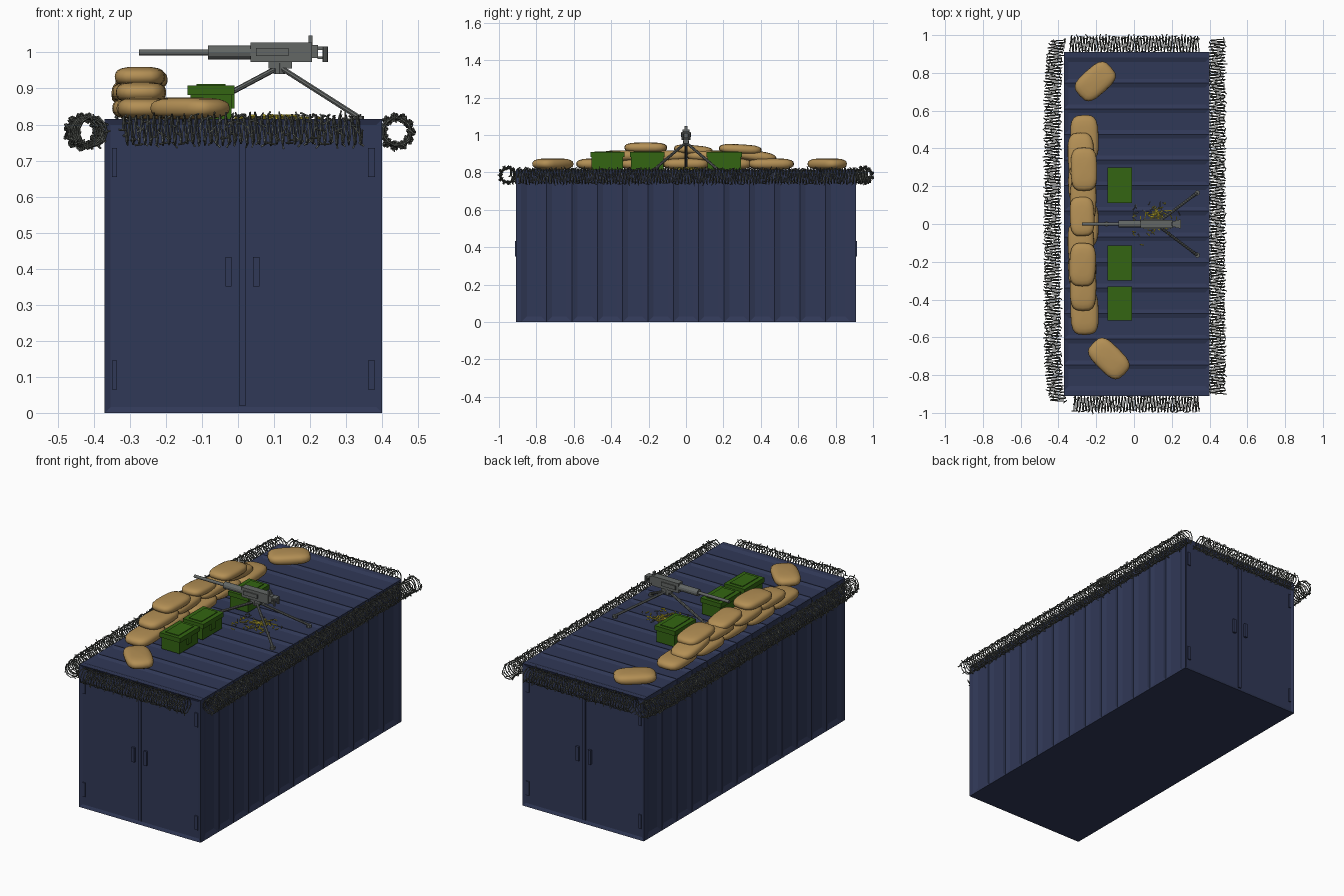
import bpy, bmesh, math, random
from mathutils import Vector, Matrix

if "Cube" in bpy.data.objects:
    bpy.data.objects.remove(bpy.data.objects["Cube"])

random.seed(4)
ROOF = 0.815


def mat(name, col):
    m = bpy.data.materials.new(name)
    m.diffuse_color = (*col, 1)
    m.use_nodes = True
    m.node_tree.nodes["Principled BSDF"].inputs["Base Color"].default_value = m.diffuse_color
    return m


NAVY = mat("navy_steel", (0.03, 0.040, 0.095))
SAND = mat("sand_cloth", (0.45, 0.275, 0.09))
GREEN = mat("ammo_green", (0.033, 0.13, 0.006))
GUN = mat("gun_grey", (0.125, 0.135, 0.13))
WIRE = mat("wire_grey", (0.115, 0.125, 0.11))
BRASS = mat("brass_yellow", (0.75, 0.62, 0.04))


def finish(bm, name, material, smooth=False):
    me = bpy.data.meshes.new(name)
    bm.normal_update()
    bm.to_mesh(me)
    bm.free()
    ob = bpy.data.objects.new(name, me)
    bpy.context.collection.objects.link(ob)
    me.materials.append(material)
    for p in me.polygons:
        p.use_smooth = smooth
    return ob


def box(bm, x0, x1, y0, y1, z0, z1):
    m = Matrix.Translation(((x0 + x1) / 2, (y0 + y1) / 2, (z0 + z1) / 2))
    m = m @ Matrix.Diagonal((x1 - x0, y1 - y0, z1 - z0, 1))
    bmesh.ops.create_cube(bm, size=1, matrix=m)


def rod(bm, a, b, r, sides=8, r2=None):
    a, b = Vector(a), Vector(b)
    d = b - a
    m = Matrix.Translation((a + b) / 2) @ d.to_track_quat('Z', 'Y').to_matrix().to_4x4()
    bmesh.ops.create_cone(bm, cap_ends=True, segments=sides, radius1=r,
                          radius2=r if r2 is None else r2, depth=d.length, matrix=m)


# Container shell: sliced along its length, each slice inset into a rib groove
bm = bmesh.new()
box(bm, -0.37, 0.40, -0.91, 0.91, 0, ROOF)
for k in range(14):
    bmesh.ops.bisect_plane(bm, geom=bm.verts[:] + bm.edges[:] + bm.faces[:],
                           plane_co=(0, -0.881 + k * 1.762 / 13, 0), plane_no=(0, 1, 0))
bm.normal_update()
inner = [f for f in bm.faces if abs(f.calc_center_median().y) < 0.88]
walls = [f for f in inner if abs(f.normal.x) > 0.9]
roof = [f for f in inner if f.normal.z > 0.9]
ends = [f for f in bm.faces if abs(f.normal.y) > 0.9]
bmesh.ops.inset_individual(bm, faces=walls, thickness=0.042, depth=-0.010)
bmesh.ops.inset_individual(bm, faces=roof, thickness=0.032, depth=-0.008)
bmesh.ops.inset_individual(bm, faces=ends, thickness=0.024, depth=-0.007)
finish(bm, "container_shell", NAVY)

# Door post, hinges and handles at both ends
bm = bmesh.new()
for s in (-1, 1):
    def plate(x0, x1, z0, z1, out):
        y = sorted((s * 0.90, s * out))
        box(bm, x0, x1, y[0], y[1], z0, z1)
    plate(0.003, 0.022, 0.02, 0.80, 0.909)
    for z in (0.065, 0.655):
        plate(-0.35, -0.335, z, z + 0.08, 0.909)
        plate(0.36, 0.38, z, z + 0.08, 0.909)
    plate(-0.035, -0.018, 0.35, 0.432, 0.915)
    plate(0.042, 0.06, 0.35, 0.432, 0.915)
finish(bm, "door_fittings", NAVY)


# Barbed wire: a jittered helix with short random barbs
def coil(name, a, b, bow=Vector((0, 0, 0))):
    a, b = Vector(a), Vector(b)
    d = b - a
    u = d.normalized()
    side, up = u.cross(Vector((0, 0, 1))), Vector((0, 0, 1))
    cu = bpy.data.curves.new(name, 'CURVE')
    cu.dimensions = '3D'
    cu.bevel_depth = 0.0028
    cu.bevel_resolution = 0

    def spline(pts):
        sp = cu.splines.new('POLY')
        sp.points.add(len(pts) - 1)
        for p, c in zip(sp.points, pts):
            p.co = (*c, 1)
    per = 11
    n = int(d.length / 0.0165) * per
    pts = []
    for i in range(n + 1):
        t, ang = i / n, math.tau * i / per
        r = 0.040 + random.uniform(-0.004, 0.004)
        c = a + d * t + bow * abs(2 * t - 1) ** 8
        c = c + (side * math.cos(ang) + up * math.sin(ang)) * r
        pts.append(c)
        if i % 3 == 0:
            v = Vector([random.gauss(0, 1) for _ in range(3)]).normalized() * 0.012
            spline([c - v, c + v])
    spline(pts)
    ob = bpy.data.objects.new(name, cu)
    bpy.context.collection.objects.link(ob)
    cu.materials.append(WIRE)
    bpy.ops.object.select_all(action='DESELECT')
    ob.select_set(True)
    bpy.context.view_layer.objects.active = ob
    bpy.ops.object.convert(target='MESH')


coil("wire_left", (-0.432, -0.94, 0.78), (-0.432, 0.975, 0.78), Vector((0.03, 0, 0)))
coil("wire_right", (0.44, -0.90, 0.78), (0.44, 0.98, 0.78))
coil("wire_front", (-0.32, -0.953, 0.785), (0.345, -0.953, 0.785))
coil("wire_back", (-0.34, 0.953, 0.785), (0.345, 0.953, 0.785))


# Sandbags: squashed rounded pillows
def sandbag(x, y, z, length, angle, width=0.15, height=0.06, tilt=0):
    bm = bmesh.new()
    bmesh.ops.create_uvsphere(bm, u_segments=20, v_segments=10, radius=1)

    def sup(v, e):
        return math.copysign(abs(v) ** e, v)
    for v in bm.verts:
        c = v.co
        h = math.hypot(c.x, c.y)
        if h > 1e-5:
            k = sup(h, 0.6) / h
            cx, cy = sup(c.x / h, 0.6), sup(c.y / h, 0.6)
            v.co = (cx * h * k * length / 2, cy * h * k * width / 2, sup(c.z, 0.75) * height / 2)
        else:
            v.co.z *= height / 2
    m = (Matrix.Translation((x, y, z + height / 2)) @ Matrix.Rotation(math.radians(angle), 4, 'Z')
         @ Matrix.Rotation(math.radians(tilt), 4, 'Y'))
    bmesh.ops.transform(bm, matrix=m, verts=bm.verts)
    finish(bm, "sandbag", SAND, True)


sandbag(-0.205, 0.755, ROOF, 0.225, 42, 0.145)
sandbag(-0.133, -0.712, ROOF, 0.235, -45, 0.145)
for i, y in enumerate((-0.465, -0.23, 0.0, 0.23, 0.455)):      # bottom row
    sandbag(-0.268 + (-1) ** i * 0.006, y, ROOF, 0.245, 90 + random.uniform(-3, 3))
for i, y in enumerate((-0.335, -0.11, 0.13, 0.36)):            # middle row
    sandbag(-0.275 + (-1) ** i * 0.006, y, ROOF + 0.045, 0.25, 90 + random.uniform(-4, 4), 0.14,
            0.058, 8 if i == 3 else 0)
sandbag(-0.272, -0.215, ROOF + 0.09, 0.23, 88, 0.14, 0.055)     # top row
sandbag(-0.275, 0.04, ROOF + 0.08, 0.21, 92, 0.13, 0.05, 5)
sandbag(-0.265, 0.29, ROOF + 0.082, 0.23, 91, 0.14, 0.053, 3)

# Ammo boxes with overhanging lid and latch
for y0, y1 in ((0.11, 0.30), (-0.30, -0.115), (-0.51, -0.33)):
    bm = bmesh.new()
    box(bm, -0.132, -0.018, y0 + 0.006, y1 - 0.006, ROOF, 0.89)
    box(bm, -0.14, -0.01, y0, y1, 0.882, 0.908)
    box(bm, -0.115, -0.035, y0 + 0.02, y1 - 0.02, 0.908, 0.912)
    ym = (y0 + y1) / 2
    box(bm, -0.02, -0.010, ym - 0.02, ym + 0.02, 0.845, 0.885)
    finish(bm, "ammo_box", GREEN)

# Machine gun: barrel points to -x
bm = bmesh.new()
rod(bm, (-0.275, 0, 1.0), (-0.06, 0, 1.0), 0.0085, 12)
rod(bm, (-0.083, 0, 1.0), (0.04, 0, 1.0), 0.019, 12)
box(bm, 0.035, 0.205, -0.02, 0.02, 0.973, 1.028)
box(bm, 0.05, 0.14, -0.026, 0.026, 0.99, 1.012)
box(bm, 0.085, 0.15, -0.014, 0.014, 0.955, 0.975)
box(bm, 0.196, 0.206, -0.008, 0.008, 1.02, 1.047)
box(bm, 0.2, 0.222, -0.015, 0.015, 0.985, 1.02)
box(bm, 0.22, 0.25, -0.02, 0.02, 1.007, 1.017)
for s in (-1, 1):
    rod(bm, (0.242, s * 0.017, 0.974), (0.242, s * 0.017, 1.015), 0.007)
box(bm, 0.22, 0.235, -0.02, 0.02, 0.982, 0.989)
finish(bm, "machine_gun", GUN)

# Tripod
bm = bmesh.new()
top = (0.115, 0, 0.96)
for foot in ((-0.145, 0, 0.822), (0.335, 0.165, 0.82), (0.335, -0.165, 0.82)):
    rod(bm, top, foot, 0.0075)
    rod(bm, (foot[0], foot[1], ROOF - 0.006), (foot[0], foot[1], ROOF + 0.008), 0.014)
rod(bm, (0.115, 0, 0.94), (0.115, 0, 0.97), 0.016)
finish(bm, "tripod", GUN)


# Spent casings and belt links scattered under the gun
def scatter(name, material, count, cx, cy, sx, sy):
    bm = bmesh.new()
    for _ in range(count):
        x = min(max(random.gauss(cx, sx), 0.0), 0.27)
        y = min(max(random.gauss(cy, sy), -0.11), 0.11)
        z = ROOF + random.choice((-0.002, 0.003, 0.003, 0.009))
        a = random.uniform(0, math.tau)
        d = Vector((math.cos(a), math.sin(a), random.uniform(-0.2, 0.2))) * 0.010
        c = Vector((x, y, z))
        rod(bm, c - d, c + d, 0.0036, 6, 0.0028)
    finish(bm, name, material)


scatter("spent_casings", BRASS, 38, 0.115, 0.055, 0.03, 0.018)
scatter("loose_casings", BRASS, 32, 0.12, 0.0, 0.07, 0.045)
scatter("belt_links", GUN, 24, 0.09, 0.04, 0.06, 0.05)
